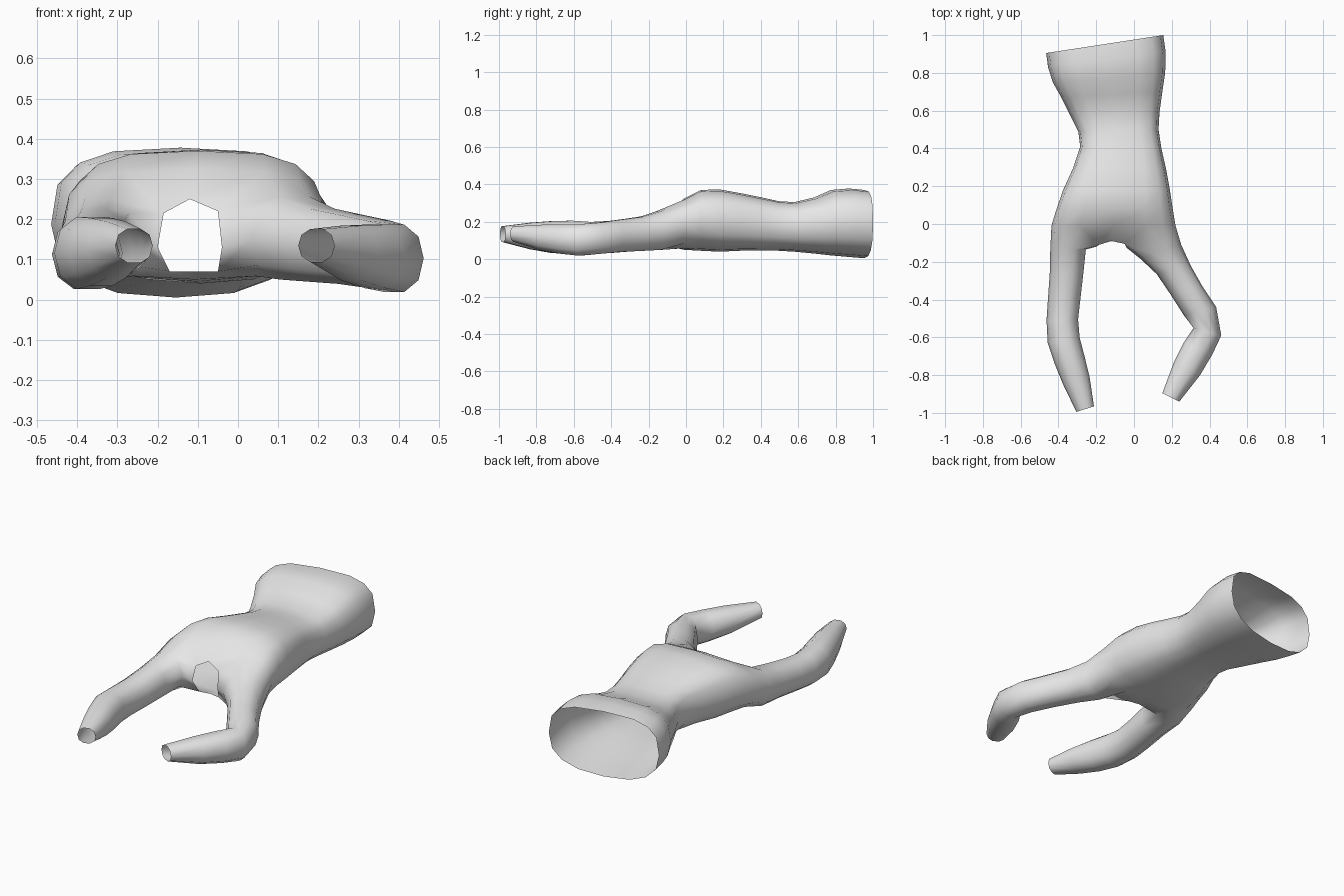
import bpy, bmesh, math
from mathutils import Vector

cube = bpy.data.objects.get("Cube")
if cube:
    bpy.data.objects.remove(cube, do_unlink=True)

fabric = bpy.data.materials.new("light_grey_fabric")
fabric.use_nodes = True
grey = (0.8, 0.8, 0.8, 1)
fabric.diffuse_color = grey
fabric.node_tree.nodes["Principled BSDF"].inputs["Base Color"].default_value = grey

bm = bmesh.new()


def power(value, exponent):
    return math.copysign(abs(value) ** exponent, value)


def ring(outer, inner, low, high, angles, top=1.0, bottom=1.0):
    """Rounded section from outer to inner point; exponents below 1 are boxier."""
    a, b = Vector(outer), Vector(inner)
    mid, half = (a + b) / 2, (a - b) / 2
    verts = []
    for t in angles:
        c, s = math.cos(t), math.sin(t)
        e = top if s > 0 else bottom
        p = mid + half * power(c, e)
        z = (low + high) / 2 + (high - low) / 2 * power(s, e)
        verts.append(bm.verts.new((p.x, p.y, z)))
    return verts


def bridge(first, second, closed=True):
    n = len(first)
    for i in range(n if closed else n - 1):
        j = (i + 1) % n
        bm.faces.new((first[i], first[j], second[j], second[i]))


def loft(rings):
    for first, second in zip(rings, rings[1:]):
        bridge(first, second)


# Body, from the open waist to the shoulders: left point, right point, low, high
body_angles = [i * math.tau / 16 for i in range(16)]
body_sections = [
    ((0.155, 1.0), (-0.465, 0.905), 0.005, 0.37),
    ((0.168, 0.91), (-0.455, 0.83), 0.012, 0.378),
    ((0.165, 0.80), (-0.43, 0.75), 0.02, 0.37),
    ((0.15, 0.70), (-0.385, 0.67), 0.03, 0.33),
    ((0.135, 0.59), (-0.335, 0.57), 0.04, 0.305),
    ((0.13, 0.50), (-0.295, 0.49), 0.045, 0.31),
    ((0.145, 0.40), (-0.285, 0.41), 0.045, 0.33),
    ((0.17, 0.29), (-0.325, 0.29), 0.045, 0.353),
    ((0.19, 0.18), (-0.375, 0.18), 0.04, 0.373),
    ((0.205, 0.08), (-0.41, 0.08), 0.045, 0.37),
    ((0.22, -0.01), (-0.437, -0.01), 0.05, 0.325),
]
body = [ring(*s, body_angles, 0.65, 0.8) for s in body_sections]
loft(body)
shoulder = body[-1]

# Neck opening, joined to the middle of the shoulder ring above and below
neck_top = [bm.verts.new(p) for p in
            ((-0.05, -0.105, 0.22), (-0.12, -0.09, 0.25), (-0.185, -0.11, 0.215))]
neck_low = [bm.verts.new(p) for p in
            ((-0.05, -0.10, 0.07), (-0.11, -0.09, 0.07), (-0.17, -0.10, 0.07))]
neck_left = bm.verts.new((-0.04, -0.125, 0.13))
neck_right = bm.verts.new((-0.2, -0.12, 0.13))
bridge(shoulder[3:6], neck_top, closed=False)
bridge(shoulder[13:10:-1], neck_low, closed=False)

# Sleeves: each starts on half of the shoulder ring plus one side of the neck
sleeve_angles = [(3 - k) * math.tau / 10 for k in range(10)]
left_start = [shoulder[i] for i in (3, 2, 1, 0, 15, 14, 13)]
left_start += [neck_low[0], neck_left, neck_top[0]]
left_sections = [
    ((0.25, -0.11), (0.035, -0.185), 0.045, 0.26),
    ((0.30, -0.22), (0.12, -0.265), 0.04, 0.23),
    ((0.365, -0.335), (0.195, -0.375), 0.035, 0.215),
    ((0.435, -0.44), (0.265, -0.485), 0.025, 0.20),
    ((0.462, -0.59), (0.315, -0.55), 0.015, 0.19),
    ((0.415, -0.69), (0.265, -0.625), 0.025, 0.19),
    ((0.35, -0.80), (0.21, -0.735), 0.045, 0.187),
    ((0.24, -0.94), (0.15, -0.895), 0.092, 0.177),
]
right_start = shoulder[5:12] + [neck_low[2], neck_right, neck_top[2]]
right_sections = [
    ((-0.443, -0.13), (-0.255, -0.135), 0.045, 0.255),
    ((-0.446, -0.26), (-0.268, -0.26), 0.04, 0.23),
    ((-0.455, -0.39), (-0.283, -0.39), 0.03, 0.21),
    ((-0.463, -0.51), (-0.296, -0.505), 0.022, 0.203),
    ((-0.457, -0.63), (-0.288, -0.60), 0.022, 0.21),
    ((-0.42, -0.74), (-0.262, -0.70), 0.03, 0.207),
    ((-0.375, -0.85), (-0.235, -0.81), 0.05, 0.198),
    ((-0.305, -0.995), (-0.212, -0.965), 0.09, 0.178),
]
for start, sections in ((left_start, left_sections), (right_start, right_sections)):
    loft([start] + [ring(*s, sleeve_angles, 0.9, 0.9) for s in sections])

bmesh.ops.recalc_face_normals(bm, faces=bm.faces)
# Make the normals of the open shell face outward: the chest top must look up
chest = max(bm.faces, key=lambda f: f.calc_center_median().z)
if chest.normal.z < 0:
    bmesh.ops.reverse_faces(bm, faces=bm.faces)
for face in bm.faces:
    face.smooth = True

mesh = bpy.data.meshes.new("long_sleeved_shirt")
bm.to_mesh(mesh)
bm.free()
mesh.materials.append(fabric)
shirt = bpy.data.objects.new("long_sleeved_shirt", mesh)
bpy.context.collection.objects.link(shirt)
